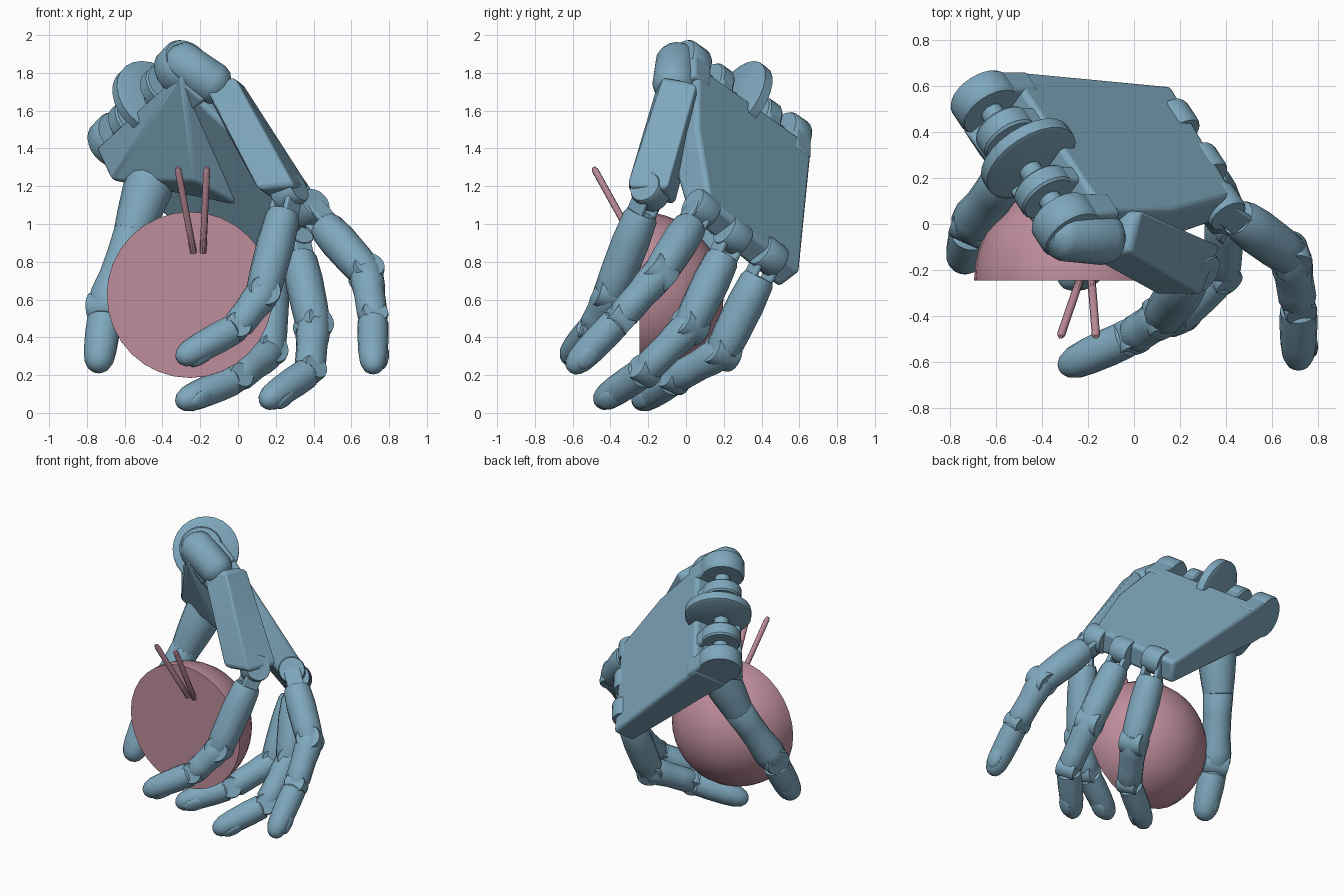
import bpy, bmesh, math
from mathutils import Vector as V, Matrix

if "Cube" in bpy.data.objects:
    bpy.data.objects.remove(bpy.data.objects["Cube"])


def material(name, col):
    m = bpy.data.materials.new(name)
    m.diffuse_color = (*col, 1)
    m.use_nodes = True
    m.node_tree.nodes["Principled BSDF"].inputs["Base Color"].default_value = m.diffuse_color
    return m


BLUE = material("blue_grey", (0.21, 0.39, 0.51))
ROSE = material("rose", (0.52, 0.27, 0.33))


def finish(name, bm, mat=BLUE, bevel=0, angle=35):
    bmesh.ops.recalc_face_normals(bm, faces=bm.faces)
    me = bpy.data.meshes.new(name)
    bm.to_mesh(me)
    bm.free()
    ob = bpy.data.objects.new(name, me)
    bpy.context.collection.objects.link(ob)
    me.materials.append(mat)
    if bevel:
        md = ob.modifiers.new("bevel", 'BEVEL')
        md.width, md.segments, md.limit_method = bevel, 3, 'ANGLE'
    bpy.ops.object.select_all(action='DESELECT')
    ob.select_set(True)
    bpy.context.view_layer.objects.active = ob
    bpy.ops.object.shade_smooth_by_angle(angle=math.radians(angle))
    return ob


def hull(name, pts, bevel=0.02):
    bm = bmesh.new()
    for p in pts:
        bm.verts.new(p)
    r = bmesh.ops.convex_hull(bm, input=bm.verts)
    bmesh.ops.delete(bm, geom=[g for g in r["geom_interior"] if isinstance(g, bmesh.types.BMVert)], context='VERTS')
    bmesh.ops.dissolve_limit(bm, angle_limit=0.02, verts=bm.verts, edges=bm.edges)
    return finish(name, bm, bevel=bevel)


def lathe(name, p, q, profile, mat=BLUE, n=16):
    """Turned part from p to q; profile holds (fraction of length, radius)."""
    p, q = V(p), V(q)
    rot = (q - p).to_track_quat('Z', 'Y')
    bm = bmesh.new()
    rings = []
    for t, r in profile:
        c = p.lerp(q, t)
        rings.append([bm.verts.new(c + rot @ V((r * math.cos(2 * math.pi * k / n),
                      r * math.sin(2 * math.pi * k / n), 0))) for k in range(n)])
    for a, b in zip(rings, rings[1:]):
        for k in range(n):
            bm.faces.new((a[k], a[(k + 1) % n], b[(k + 1) % n], b[k]))
    bm.faces.new(rings[0])
    bm.faces.new(rings[-1])
    return finish(name, bm, mat)


def disc(name, c, axis, r, width):
    h = axis.normalized() * width / 2
    return lathe(name, c - h, c + h, [(0, r * .93), (.12, r), (.88, r), (1, r * .93)], n=24)


def beam(name, p, q, side, w, t, bevel=.02):
    """Box from p to q; side gives the width direction."""
    p, q = V(p), V(q)
    d = (q - p).normalized()
    s = (side - d * side.dot(d)).normalized()
    m = d.cross(s)
    return hull(name, [e + s * w / 2 * a + m * t / 2 * b for e in (p, q) for a in (-1, 1) for b in (-1, 1)], bevel)


def tip_profile(r):
    return [(0, r * .75), (.05, r), (.3, r * 1.02), (.6, r * .97), (.8, r * .87), (.92, r * .65), (.98, r * .38), (1, r * .1)]


def nail(name, a, b, dorsal, r):
    d = (b - a).normalized()
    n = (dorsal - d * dorsal.dot(d)).normalized()
    c = a.lerp(b, .68) + n * r * .76
    rot = Matrix((d, n.cross(d), n)).transposed().to_4x4()
    bm = bmesh.new()
    bmesh.ops.create_uvsphere(bm, u_segments=16, v_segments=8, radius=1,
                              matrix=Matrix.Translation(c) @ rot @ Matrix.Diagonal((.075, .05, .022, 1)))
    finish(name, bm)


# Palm frame: u toward the fingers, w across toward the little finger, n out of the back
ORG = V((-.465, .255, 1.64))
U = V((.73, 0, -.68)).normalized()
W = V((.40, -.71, .57))
W = (W - U * W.dot(U)).normalized()
N = W.cross(U)


def loc(u, w, n):
    return ORG + U * u + W * w + N * n


# Palm plate, thicker at the wrist
outline = [(.1, -.45, .135), (.1, .40, .135), (.55, .38, .11), (1.02, .26, .08), (1.05, -.1, .08), (1.07, -.41, .08)]
hull("palm", [loc(u, w, n * s) for u, w, n in outline for s in (1, -1)], .025)

# Heel of the palm that carries the thumb
hull("palm_heel", [V(p) for p in ((-.75, .42, 1.40), (-.67, .30, 1.23), (-.23, .07, 1.23), (-.30, -.17, 1.81),
     (-.17, -.04, 1.62), (-.5, .5, 1.5), (-.24, .48, 1.23), (-.62, .48, 1.30), (-.0, .2, 1.1))], .015)

# Wrist hinge lugs and the larger wrist pulley
for i, (w, r, wd) in enumerate(((-.385, .145, .12), (-.19, .13, .1), (.16, .13, .09), (.36, .145, .13))):
    disc("wrist_lug_%d" % i, loc(0, w, 0), W, r, wd)
    beam("wrist_arm_%d" % i, loc(0, w, 0), loc(.2, w, 0), W, wd, r * 1.86)
disc("wrist_pulley", loc(-.01, -.01, .035), W, .22, .07)
lathe("wrist_axle", loc(0, -.4, 0), loc(0, .4, 0), [(0, .05), (1, .05)])

# Little finger side: pivot and swinging hand bone
lathe("side_pivot", (-.37, -.04, 1.90), (-.07, -.07, 1.70), [(0, .05), (.1, .1), (.2, .115), (.8, .115), (.92, .1), (1, .06)])
bone_side = V((.75, -.45, .45))
hull("side_bone", [V(p) for p in ((-.18, -.15, 1.74), (-.02, -.12, 1.78), (.02, .06, 1.75), (-.12, .07, 1.60),
     (.11, -.31, 1.18), (.30, -.31, 1.20), (.38, -.10, 1.19), (.22, -.06, 1.10))], .025)

# Four fingers: knuckle, first, second and third joint, tip
fingers = {
    "little": ((.27, -.19, 1.17), (.13, -.40, .63), (-.01, -.49, .45), (-.32, -.63, .28)),
    "ring": ((.38, .08, 1.08), (.68, -.14, .74), (.715, -.35, .50), (.715, -.62, .22)),
    "middle": ((.30, .25, .94), (.40, .02, .46), (.38, -.22, .22), (.13, -.47, .05)),
    "index": ((.18, .44, .83), (.16, .19, .32), (-.01, -.06, .18), (-.32, -.26, .05)),
}
for f, pts in fingers.items():
    a, b, c, d = map(V, pts)
    hinge = (b - a).cross(d - b).normalized()
    base_axis = W if f != "little" else bone_side
    # knuckle lug with two prongs
    disc(f + "_knuckle", a, base_axis, .09, .13)
    ab = (b - a).normalized()
    s = (base_axis - ab * base_axis.dot(ab)).normalized()
    for k in (-1, 1):
        beam(f + "_prong", a + s * .05 * k, a + ab * .2 + s * .05 * k, s, .03, .11, .01)
    # bones
    L = (b - a).length
    lathe(f + "_lower", a, b, [(.12 / L, .08), (.15 / L, .092), (.5, .1), (.8, .097), (.97, .092), (1.1, .06)], n=12)
    lathe(f + "_middle", b, c, [(-.22, .06), (.02, .09), (.25, .09), (.45, .083), (.65, .083), (.88, .083), (1, .065)], n=12)
    lathe(f + "_tip", c.lerp(d, .04), d, tip_profile(.081))
    disc(f + "_hinge_lower", b, hinge, .086, .15)
    disc(f + "_hinge_upper", c, hinge, .072, .13)
    nail(f + "_nail", c, d, c - (b + d) / 2, .081)

# Thumb
t0, t1, t2, t3 = V((-.45, .31, 1.27)), V((-.56, .2, .95)), V((-.7, .0, .56)), V((-.745, -.18, .22))
lathe("thumb_root", t0, t1, [(0, .13), (.3, .13), (.7, .115), (1, .1), (1.1, .06)])
lathe("thumb_bone", t1, t2, [(-.12, .07), (0, .1), (.3, .094), (.6, .094), (.85, .105), (1, .1), (1.08, .07)])
disc("thumb_hinge", t2, V((.4, .8, -.4)).cross(t3 - t2), .09, .16)
lathe("thumb_tip", t2.lerp(t3, .15), t3, tip_profile(.09))
nail("thumb_nail", t2, t3, V((-.6, .8, 0)), .085)

# Half ball with its flat side to the front
bm = bmesh.new()
bmesh.ops.create_uvsphere(bm, u_segments=32, v_segments=20, radius=.44)
bmesh.ops.rotate(bm, verts=bm.verts, matrix=Matrix.Rotation(math.pi / 2, 3, 'X'))
bmesh.ops.bisect_plane(bm, geom=bm.verts[:] + bm.edges[:] + bm.faces[:], plane_co=(0, -.005, 0),
                       plane_no=(0, -1, 0), clear_outer=True)
bmesh.ops.holes_fill(bm, edges=[e for e in bm.edges if e.is_boundary])
bmesh.ops.translate(bm, verts=bm.verts, vec=(-.255, -.24, .625))
finish("half_ball", bm, ROSE)

# Two thin sticks leaning out of the flat side
for i, (p, q) in enumerate((((-.235, -.24, .85), (-.32, -.49, 1.3)), ((-.185, -.24, .85), (-.165, -.49, 1.3)))):
    lathe("stick_%d" % i, p, q, [(0, .018), (.96, .018), (1, .01)], ROSE, 10)
